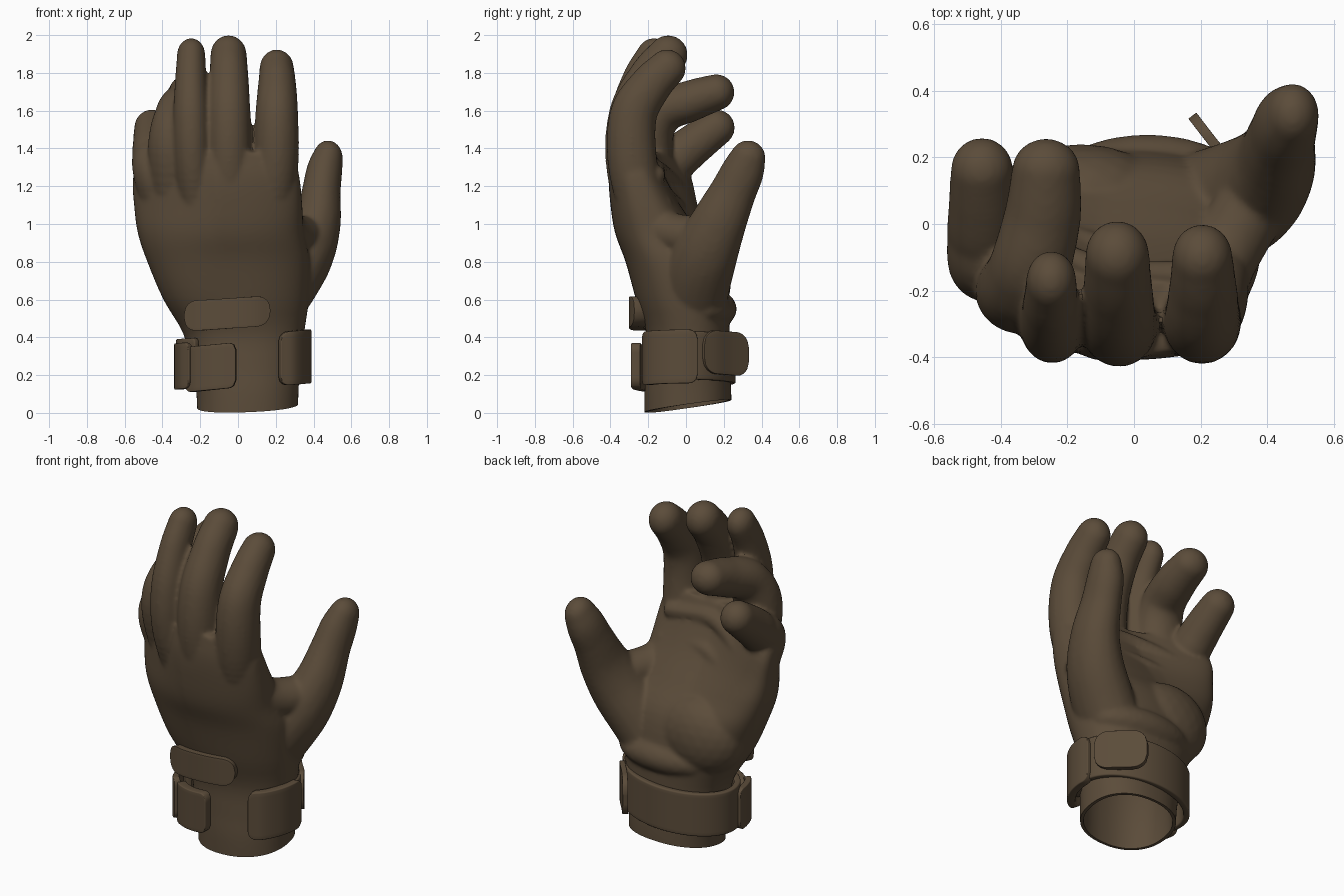
import bpy, bmesh, math
from mathutils import Vector, Matrix

if "Cube" in bpy.data.objects:
    bpy.data.objects.remove(bpy.data.objects["Cube"])

leather = bpy.data.materials.new("brown_leather")
leather.diffuse_color = (0.105, 0.072, 0.042, 1)
leather.use_nodes = True
leather.node_tree.nodes["Principled BSDF"].inputs["Base Color"].default_value = leather.diffuse_color


def spline(pts, n):
    """Catmull-Rom samples through points of any dimension."""
    pts = [Vector(p) for p in pts]
    pts = [2 * pts[0] - pts[1]] + pts + [2 * pts[-1] - pts[-2]]
    out = []
    for i in range(1, len(pts) - 2):
        a, b, c, d = pts[i - 1:i + 3]
        for k in range(n):
            t = k / n
            out.append(0.5 * (2 * b + (c - a) * t + (2 * a - 5 * b + 4 * c - d) * t * t
                              + (3 * b - a - 3 * c + d) * t ** 3))
    return out + [pts[-2]]


def make_object(name, bm):
    me = bpy.data.meshes.new(name)
    bm.to_mesh(me)
    bm.free()
    me.materials.append(leather)
    ob = bpy.data.objects.new(name, me)
    bpy.context.collection.objects.link(ob)
    bpy.context.view_layer.objects.active = ob
    return ob


def blob(bm, x, y, z, rx, ry, rz):
    m = Matrix.Translation((x, y, z)) @ Matrix.Diagonal((rx, ry, rz, 1))
    bmesh.ops.create_icosphere(bm, subdivisions=3, radius=1, matrix=m)


def limb(bm, path, widen=1.0, n=9):
    """Rounded tube: path of x, y, z plus radius; widen scales it in x."""
    centres = spline([p[:3] for p in path], n)
    radii = spline([(p[3], 0) for p in path], n)
    for c, r in zip(centres, radii):
        blob(bm, *c, r[0] * widen, r[0], r[0])


# Palm and cuff: lofted sections (z, centre x, half width, centre y, half depth, bend)
sections = [
    (-0.12, .05, .265, .01, .23, 0), (0.1, .05, .27, .01, .23, 0),
    (0.25, .04, .29, .01, .22, 0), (0.42, .03, .32, .01, .22, 0),
    (0.6, -.01, .385, -.02, .245, 0), (0.8, -.05, .43, -.07, .25, .12),
    (0.95, -.09, .44, -.15, .225, .3), (1.1, -.105, .445, -.215, .185, .45),
    (1.25, -.115, .44, -.26, .15, .55), (1.38, -.105, .395, -.28, .115, .55)]
bm = bmesh.new()
prev, SEG = None, 64
sz = spline([(s[0], 0) for s in sections], 4)
sx = spline([s[1:3] for s in sections], 4)
sy = spline([s[3:6] for s in sections], 4)
for (z, _), (cx, hw), (cy, hd, bend) in zip(sz, sx, sy):
    ring = []
    power = 0.9 - .15 * min(1, max(0, (z - .5) * 2))
    for k in range(SEG):
        a = 2 * math.pi * k / SEG
        c, s = math.cos(a), math.sin(a)
        x = cx + hw * math.copysign(abs(c) ** power, c)
        y = cy + hd * math.copysign(abs(s) ** power, s)
        d = max(0, -.1 - x)
        ring.append(bm.verts.new((x, y + bend * d * d / (d + .06), z)))
    if prev:
        for k in range(SEG):
            j = (k + 1) % SEG
            bm.faces.new((prev[k], prev[j], ring[j], ring[k]))
    else:
        bm.faces.new(ring[::-1])
    prev = ring
bm.faces.new(prev)

# Five fingers, two of them curled
limb(bm, [(.17, -.2, .95, .12), (.2, -.28, 1.3, .132), (.205, -.28, 1.57, .126),
          (.207, -.19, 1.73, .112), (.205, -.1, 1.825, .1)], .91)
limb(bm, [(-.03, -.21, .95, .12), (-.043, -.295, 1.3, .128), (-.047, -.285, 1.58, .124),
          (-.048, -.19, 1.78, .113), (-.05, -.095, 1.895, .105)], .92)
limb(bm, [(-.2, -.19, .95, .11), (-.238, -.29, 1.3, .116), (-.248, -.295, 1.55, .115),
          (-.25, -.24, 1.76, .1), (-.248, -.17, 1.895, .09)], .84)
limb(bm, [(-.32, -.12, .95, .1), (-.34, -.2, 1.38, .13), (-.315, -.14, 1.58, .118),
          (-.275, .02, 1.65, .11), (-.264, .16, 1.697, .097)], 1.06)
limb(bm, [(-.36, -.04, .9, .1), (-.44, -.12, 1.25, .115), (-.45, -.03, 1.36, .115),
          (-.452, .06, 1.435, .108), (-.456, .162, 1.51, .097)], .97)
# Thumb, web and its ball
limb(bm, [(.17, .03, .55, .18), (.27, .055, .7, .185), (.365, .105, .85, .172),
          (.42, .17, 1.0, .148), (.44, .245, 1.16, .124), (.456, .297, 1.27, .114),
          (.476, .328, 1.35, .094)], .84)
limb(bm, [(.2, -.2, 1.0, .12), (.28, -.07, .95, .11), (.36, .07, .93, .11)])
# Palm heel, padded patch and folds across the palm
blob(bm, .04, .09, .55, .32, .18, .12)
blob(bm, -.16, .08, .7, .26, .16, .23)
limb(bm, [(.22, -.12, 1.1, .05), (-.08, -.09, 1.12, .055), (-.38, .0, 1.0, .07)])
limb(bm, [(.2, -.16, 1.26, .05), (-.1, -.15, 1.28, .055), (-.4, -.04, 1.16, .07)])

glove = make_object("glove_body", bm)
m = glove.modifiers.new("fuse", 'REMESH')
m.mode, m.voxel_size = 'VOXEL', 0.0115
m = glove.modifiers.new("soften", 'SMOOTH')
m.factor, m.iterations = .5, 9
for m in [x.name for x in glove.modifiers]:
    bpy.ops.object.modifier_apply(modifier=m)

# Slanted open cuff with an inner lining
bm = bmesh.new()
bm.from_mesh(glove.data)
bmesh.ops.bisect_plane(bm, geom=bm.verts[:] + bm.edges[:] + bm.faces[:],
                       plane_co=(.05, .01, .036), plane_no=(-.04, -.14, 1), clear_inner=True)
rim = [e for e in bm.edges if e.is_boundary]
for scale, lift in ((.93, 0), (.95, .32), (.6, .1)):
    new = bmesh.ops.extrude_edge_only(bm, edges=rim)["geom"]
    rim = [g for g in new if isinstance(g, bmesh.types.BMEdge) and g.is_boundary]
    for v in {v for e in rim for v in e.verts}:
        v.co = ((v.co.x - .05) * scale + .05, (v.co.y - .01) * scale + .01, v.co.z + lift)
bmesh.ops.holes_fill(bm, edges=rim, sides=0)
bmesh.ops.recalc_face_normals(bm, faces=bm.faces[:])
bm.to_mesh(glove.data)
bm.free()


def strap(name, path, z0, z1, corner, thick, tilt=0.1):
    """Upright rounded-corner plate that follows a plan-view path."""
    pts = spline(path, 10)
    dist = [0]
    for a, b in zip(pts, pts[1:]):
        dist.append(dist[-1] + (b - a).length)
    total, h, rows = dist[-1], (z1 - z0) / 2, 10
    bm, prev = bmesh.new(), None
    for p, d in zip(pts, dist):
        e = max(0, corner - min(d, total - d))
        half = h - corner + math.sqrt(max(0, corner ** 2 - e ** 2))
        col = [bm.verts.new((p[0], p[1], (z0 + z1) / 2 + tilt * p[0] + half * (2 * k / rows - 1)))
               for k in range(rows + 1)]
        if prev:
            for k in range(rows):
                bm.faces.new((prev[k], col[k], col[k + 1], prev[k + 1]))
        prev = col
    ob = make_object(name, bm)
    m = ob.modifiers.new("thickness", 'SOLIDIFY')
    m.thickness, m.offset = thick, 0
    m = ob.modifiers.new("soft_edge", 'BEVEL')
    m.width, m.segments, m.angle_limit = thick * .35, 3, math.radians(50)
    return ob


# Wrist band round the palm side, with its fastening tabs
band = [(.02 + .33 * math.cos(math.radians(a)), .01 + .235 * math.sin(math.radians(a)))
        for a in range(-42, 226, 19)]
parts = [
    glove,
    strap("wrist_band", band, .155, .41, .02, .035, .06),
    strap("left_fastener", [(-.01, -.268), (-.12, -.255), (-.21, -.215), (-.265, -.165)],
          .135, .375, .04, .05),
    strap("left_fastener_end", [(-.25, -.215), (-.29, -.175), (-.315, -.1), (-.322, -.03)],
          .155, .4, .04, .035),
    strap("right_fastener", [(.22, -.215), (.29, -.185), (.345, -.1), (.365, -.01), (.36, .06)],
          .12, .405, .05, .045),
    strap("loose_tab", [(.355, .09), (.31, .16), (.245, .235), (.175, .325)], .175, .405, .08, .03),
    strap("back_of_hand_tab", [(-.27, -.2), (-.17, -.245), (-.03, -.262), (.08, -.258), (.16, -.235)],
          .45, .61, .075, .08, .07)]

for ob in parts:
    bpy.ops.object.select_all(action='DESELECT')
    ob.select_set(True)
    bpy.context.view_layer.objects.active = ob
    bpy.ops.object.shade_smooth_by_angle(angle=math.radians(45))
